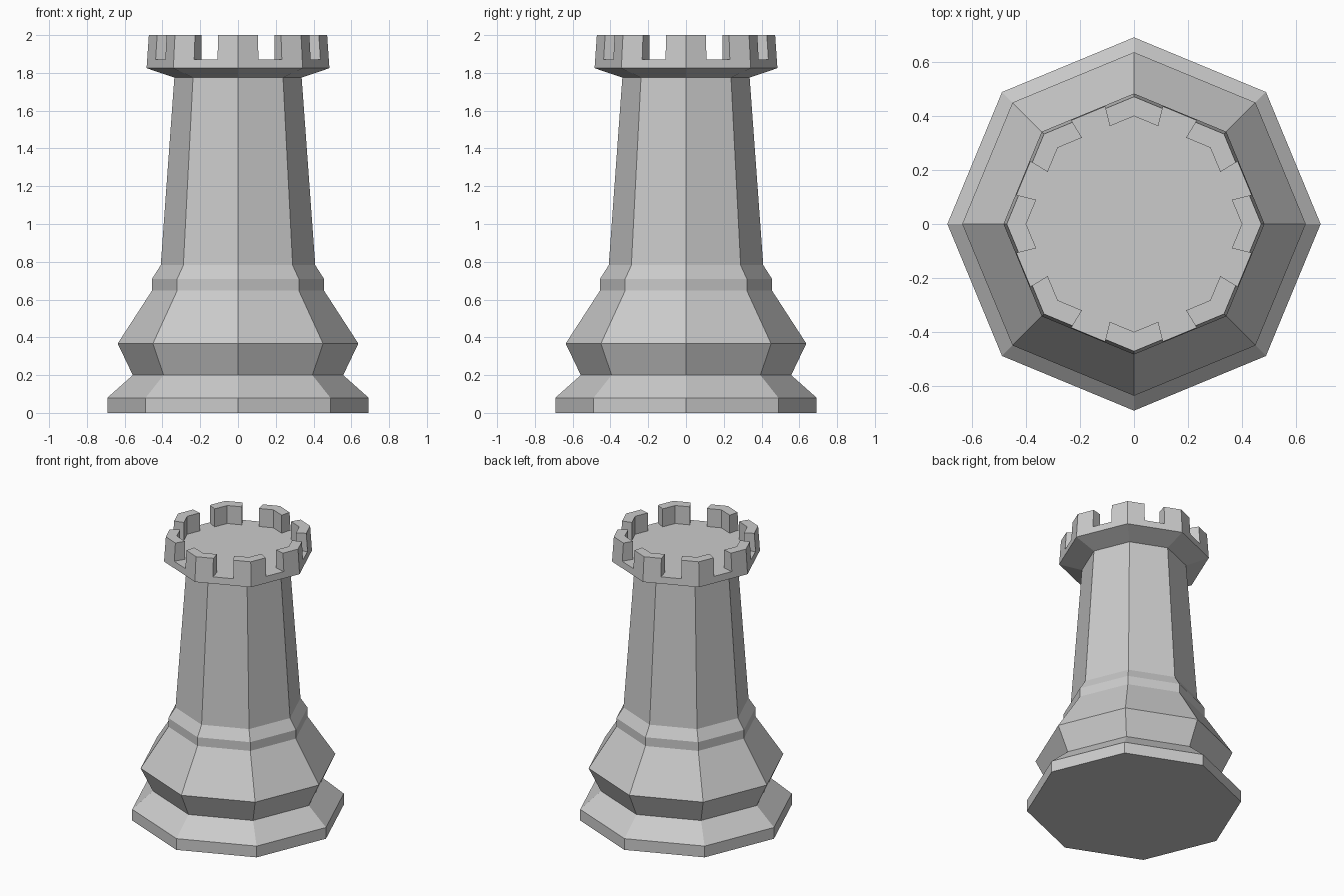
import bpy, bmesh
from math import sin, cos, radians

if "Cube" in bpy.data.objects:
    bpy.data.objects.remove(bpy.data.objects["Cube"])

SIDES = 8
STEP = 360 / SIDES


def polar(r, deg, z):
    return (r * cos(radians(deg)), r * sin(radians(deg)), z)


def mesh_object(name, rings):
    """Closed flat-faced solid from a stack of equal-length rings of points."""
    bm = bmesh.new()
    loops = [[bm.verts.new(p) for p in ring] for ring in rings]
    n = len(loops[0])
    for a, b in zip(loops, loops[1:]):
        for i in range(n):
            j = (i + 1) % n
            bm.faces.new((a[i], a[j], b[j], b[i]))
    bm.faces.new(loops[0][::-1])
    bm.faces.new(loops[-1])
    bmesh.ops.recalc_face_normals(bm, faces=bm.faces)
    mesh = bpy.data.meshes.new(name)
    bm.to_mesh(mesh)
    bm.free()
    obj = bpy.data.objects.new(name, mesh)
    bpy.context.collection.objects.link(obj)
    return obj


# Tower: octagonal lathe, corners on the axes (radius, height)
profile = [(0.692, 0), (0.692, 0.08), (0.557, 0.20), (0.637, 0.367),
           (0.455, 0.648), (0.455, 0.71), (0.409, 0.782), (0.337, 1.775),
           (0.484, 1.825), (0.472, 2.0)]
tower = mesh_object("rook_tower", [[polar(r, k * STEP, z) for k in range(SIDES)]
                                   for r, z in profile])

# Battlement cutter: octagonal well plus a radial notch through each side
INNER, FLOOR, NOTCH = 0.40, 1.872, 8.6


def cutter_ring(z):
    mid = STEP / 2
    edge = INNER * cos(radians(mid)) / cos(radians(NOTCH))
    ring = []
    for k in range(SIDES):
        a = k * STEP
        ring += [polar(INNER, a, z),
                 polar(edge, a + mid - NOTCH, z), polar(0.6, a + mid - NOTCH, z),
                 polar(0.6, a + mid + NOTCH, z), polar(edge, a + mid + NOTCH, z)]
    return ring


cutter = mesh_object("battlement_cutter", [cutter_ring(FLOOR), cutter_ring(2.2)])
cutter.hide_render = True

mod = tower.modifiers.new("battlements", 'BOOLEAN')
mod.operation = 'DIFFERENCE'
mod.solver = 'EXACT'
mod.object = cutter
bpy.context.view_layer.objects.active = tower
bpy.ops.object.modifier_apply(modifier=mod.name)
bpy.data.objects.remove(cutter)
